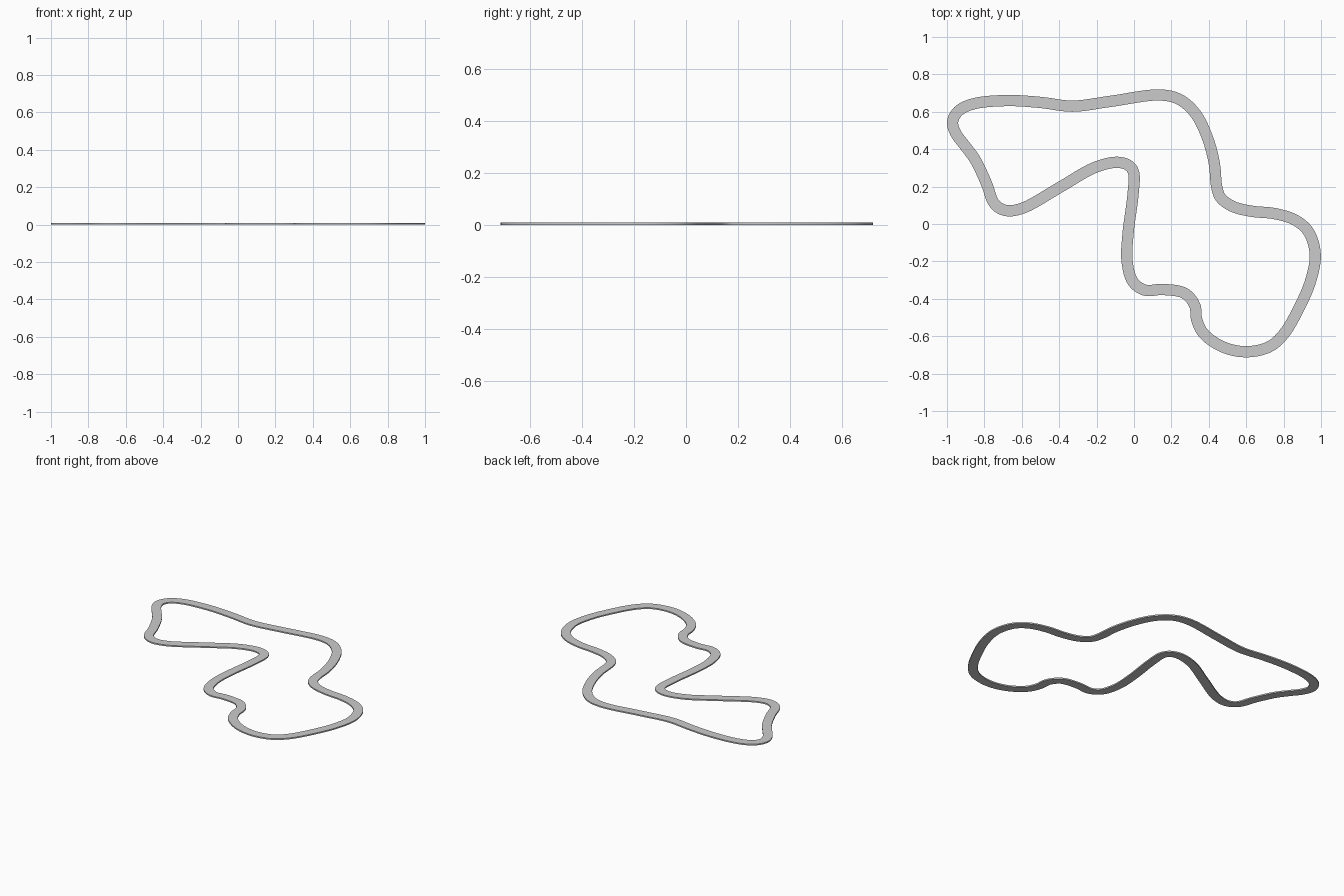
import bpy, bmesh
from mathutils import Vector

if "Cube" in bpy.data.objects:
    bpy.data.objects.remove(bpy.data.objects["Cube"])

HALF_WIDTH, THICK, STEPS = 0.03, 0.009, 6

# Centre line of the closed circuit, clockwise from the far left
PATH = [(-.97, .545), (-.94, .603), (-.86, .642), (-.68, .66), (-.5, .65), (-.33, .63),
        (-.13, .655), (.14, .69), (.245, .665), (.33, .588), (.395, .455), (.43, .32),
        (.442, .2), (.462, .143), (.525, .095), (.63, .068), (.75, .056), (.86, .022),
        (.932, -.04), (.969, -.16), (.947, -.295), (.887, -.44), (.797, -.593),
        (.72, -.658), (.595, -.683), (.47, -.655), (.37, -.583), (.335, -.51),
        (.325, -.435), (.27, -.37), (.15, -.35), (.06, -.354), (-.005, -.31),
        (-.037, -.2), (-.032, -.053), (-.005, .16), (-.002, .275), (-.027, .312),
        (-.09, .33), (-.21, .302), (-.395, .197), (-.595, .085), (-.685, .072),
        (-.745, .107), (-.79, .22), (-.85, .345), (-.905, .42), (-.953, .485)]


def smooth_loop(points, steps):
    """Closed centripetal Catmull-Rom curve through the points."""
    pts = [Vector(p) for p in points]
    n, out = len(pts), []
    for i in range(n):
        a, b, c, d = (pts[(i + k) % n] for k in (-1, 0, 1, 2))
        t1 = (b - a).length ** .5
        t2 = t1 + (c - b).length ** .5
        t3 = t2 + (d - c).length ** .5
        for s in range(steps):
            t = t1 + (t2 - t1) * s / steps
            a1 = a.lerp(b, t / t1)
            a2 = b.lerp(c, (t - t1) / (t2 - t1))
            a3 = c.lerp(d, (t - t2) / (t3 - t2))
            b1 = a1.lerp(a2, t / t2)
            b2 = a2.lerp(a3, (t - t1) / (t3 - t1))
            out.append(b1.lerp(b2, (t - t1) / (t2 - t1)))
    return out


# Sweep a thin rectangular section around the centre line
line = smooth_loop(PATH, STEPS)
n = len(line)
bm = bmesh.new()
rings = []
for i, p in enumerate(line):
    t = (line[(i + 1) % n] - line[i - 1]).normalized()
    side = Vector((-t.y, t.x)) * HALF_WIDTH
    o, q = p + side, p - side
    rings.append([bm.verts.new((v.x, v.y, z)) for v, z in
                  ((o, 0), (q, 0), (q, THICK), (o, THICK))])
for i in range(n):
    r, s = rings[i], rings[(i + 1) % n]
    for k in range(4):
        bm.faces.new((r[k], r[(k + 1) % 4], s[(k + 1) % 4], s[k]))
bmesh.ops.recalc_face_normals(bm, faces=bm.faces)

# Track object
mesh = bpy.data.meshes.new("race_track")
bm.to_mesh(mesh)
bm.free()
track = bpy.data.objects.new("race_track", mesh)
bpy.context.collection.objects.link(track)
bpy.context.view_layer.objects.active = track
track.select_set(True)
bpy.ops.object.shade_smooth_by_angle()
